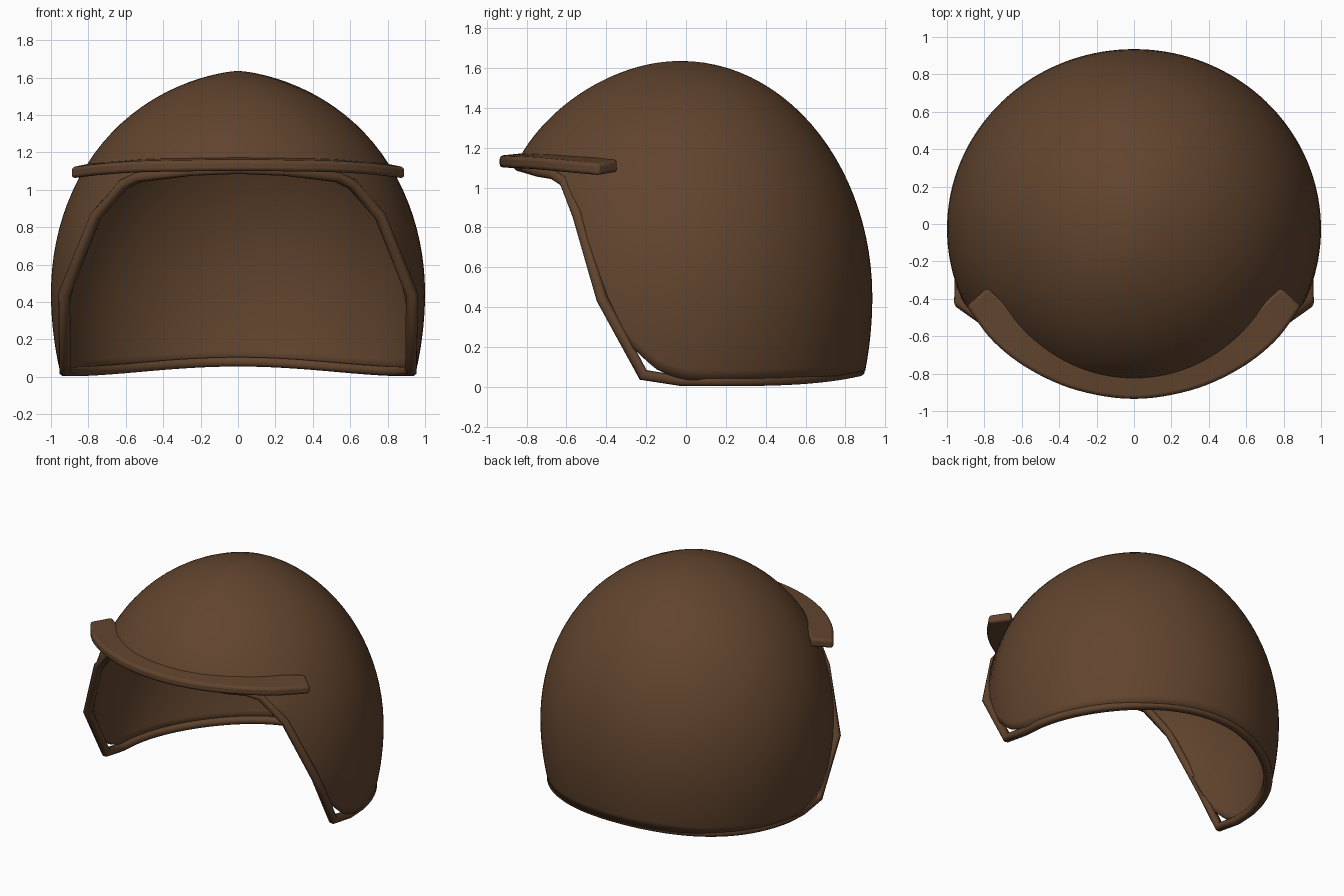
import bpy, bmesh, math
from mathutils import Vector

if "Cube" in bpy.data.objects:
    bpy.data.objects.remove(bpy.data.objects["Cube"])

brown = bpy.data.materials.new("leather_brown")
brown.diffuse_color = (0.12, 0.058, 0.027, 1)
brown.use_nodes = True
brown.node_tree.nodes["Principled BSDF"].inputs["Base Color"].default_value = brown.diffuse_color
CY = -0.025  # centre of the dome in y


def lerp_table(table, key):
    """Linear look-up in rows sorted by their first column."""
    for a, b in zip(table, table[1:]):
        if key <= b[0]:
            f = max(0, (key - a[0]) / (b[0] - a[0]))
            return [p + (q - p) * f for p, q in zip(a, b)]
    return list(table[-1])


def smooth(points, n):
    """Catmull-Rom curve through the points."""
    v = [Vector(p) for p in points]
    v = [2 * v[0] - v[1]] + v + [2 * v[-1] - v[-2]]
    out = []
    for i in range(1, len(v) - 2):
        a, b, c, d = v[i - 1:i + 3]
        for k in range(n):
            t = k / n
            out.append(0.5 * (2 * b + (c - a) * t + (2 * a - 5 * b + 4 * c - d) * t * t
                              + (3 * b - a - 3 * c + d) * t ** 3))
    return out + [v[-2]]


def make_object(name, bm, angle):
    bmesh.ops.recalc_face_normals(bm, faces=bm.faces)
    me = bpy.data.meshes.new(name)
    bm.to_mesh(me)
    bm.free()
    me.materials.append(brown)
    ob = bpy.data.objects.new(name, me)
    bpy.context.collection.objects.link(ob)
    bpy.ops.object.select_all(action='DESELECT')
    ob.select_set(True)
    bpy.context.view_layer.objects.active = ob
    bpy.ops.object.shade_smooth_by_angle(angle=math.radians(angle))
    return ob


def bridge(bm, rings, closed_path):
    """Quads between successive closed rings of vertices."""
    pairs = list(zip(rings, rings[1:])) + ([(rings[-1], rings[0])] if closed_path else [])
    for a, b in pairs:
        n = len(a)
        for i in range(n):
            bm.faces.new((a[i], a[(i + 1) % n], b[(i + 1) % n], b[i]))


def mirrored(half):
    """Complete a right half path (first point on the centre line) to the left."""
    return [Vector((-p[0], p[1], p[2])) for p in reversed(half[1:])] + [Vector(p) for p in half]


# Dome shell: half ellipse above the widest height, gently tucked in below it
WIDEST, RISE = 0.45, 1.185


def profile(s):
    """s from 0 (apex) to 1 (base): side radius, back radius, front radius, height."""
    if s < 0.75:
        t = s / 0.75 * math.pi / 2
        e = math.sin(t)
        pinch = 0.055 * (t / 0.26) * math.exp(1 - t / 0.26) * math.cos(t)
        bulge = 0.05 * math.sin(2 * t) ** 2 * e
        return e - pinch, 0.96 * e, 0.96 * e + bulge, WIDEST + RISE * math.cos(t)
    d = (s - 0.75) / 0.25
    r = 1 - 0.055 * d * d
    return r, 0.96 * r, 0.96 * r, WIDEST * (1 - d)


def s_at(z):
    if z > WIDEST:
        return 0.75 * math.acos(min(1, (z - WIDEST) / RISE)) / (math.pi / 2)
    return 0.75 + 0.25 * (1 - z / WIDEST)


def back_edge(deg):
    return 0.028 + 0.052 * max(0, -math.cos(math.radians(deg))) ** 4


# opening edge: degrees from the front, height
opening = [(0, 1.11), (20, 1.10), (32, 1.085), (41, 1.06), (46, 1.02), (55, 0.86), (61, 0.64),
           (66, 0.45), (70, 0.32), (72, 0.26), (74, 0.215), (76, 0.18), (78, 0.15), (82, 0.09),
           (86, 0.06), (91, 0.035), (96, 0.03)]

bm = bmesh.new()
top = bm.verts.new((0, CY, WIDEST + RISE))
COLS, ROWS = 144, 32
rings = [[] for _ in range(ROWS)]
for c in range(COLS):
    deg = c * 360 / COLS
    fold = min(deg, 360 - deg)
    end = s_at(lerp_table(opening, fold)[1] if fold < 96 else back_edge(fold))
    a = math.radians(deg)
    for r in range(ROWS):
        rx, back, front, z = profile(end * (r + 1) / ROWS)
        ry = front if math.cos(a) > 0 else back
        rings[r].append(bm.verts.new((rx * math.sin(a), CY - ry * math.cos(a), z)))
bridge(bm, rings, False)
for c in range(COLS):
    bm.faces.new((top, rings[0][(c + 1) % COLS], rings[0][c]))
shell = make_object("dome_shell", bm, 60)
wall = shell.modifiers.new("wall", 'SOLIDIFY')
wall.thickness, wall.offset = 0.03, -1

# Edge trim: chamfered section swept round the opening and the lower rim
half = [(0, -0.835, 1.11), (0.25, -0.8, 1.10), (0.42, -0.735, 1.08), (0.53, -0.66, 1.067),
        (0.61, -0.605, 1.03), (0.76, -0.54, 0.86), (0.93, -0.42, 0.44), (0.925, -0.215, 0.06),
        (0.925, -0.03, 0.03)]
for deg in range(98, 181, 2):
    a = math.radians(deg)
    half.append((0.925 * math.sin(a), CY - 0.89 * math.cos(a), back_edge(deg)))
path = mirrored(half)[1:]
section = [(0.03, 0.012), (0.016, 0.025), (-0.016, 0.025), (-0.03, 0.012),
           (-0.03, -0.012), (-0.016, -0.025), (0.016, -0.025), (0.03, -0.012)]
bm = bmesh.new()
rings = []
for i, p in enumerate(path):
    d0 = (p - path[i - 1]).normalized()
    d1 = (path[(i + 1) % len(path)] - p).normalized()
    tangent = (d0 + d1).normalized()
    widen = 1 / max(0.75, tangent.dot(d0))
    out = Vector((p.x, p.y - CY, 0))
    out = (out - tangent * out.dot(tangent)).normalized()
    side = tangent.cross(out)
    rings.append([bm.verts.new(p + out * u + side * v * widen) for u, v in section])
bridge(bm, rings, True)
make_object("edge_trim", bm, 50)

# Visor: crescent plate over the opening, dropping slightly toward its tips
outer = smooth(mirrored([(0, -0.935, 0), (0.3, -0.89, 0.003), (0.55, -0.782, 0.008),
                         (0.75, -0.63, 0.022), (0.895, -0.44, 0.04)]), 6)
inner = smooth(mirrored([(0, -0.79, 0), (0.26, -0.74, 0.003), (0.46, -0.63, 0.008),
                         (0.62, -0.49, 0.02), (0.785, -0.34, 0.032)]), 6)
bm = bmesh.new()
rings = []
for o, n in zip(outer, inner):
    rings.append([bm.verts.new((q.x, q.y, z - q.z)) for q, z in
                  ((o, 1.10), (o, 1.16), (n, 1.175), (n, 1.11))])
bridge(bm, rings, False)
bm.faces.new(rings[0])
bm.faces.new(rings[-1])
visor = make_object("visor", bm, 40)
bevel = visor.modifiers.new("rounded_edges", 'BEVEL')
bevel.width, bevel.segments = 0.018, 3
bevel.limit_method, bevel.angle_limit = 'ANGLE', math.radians(40)
